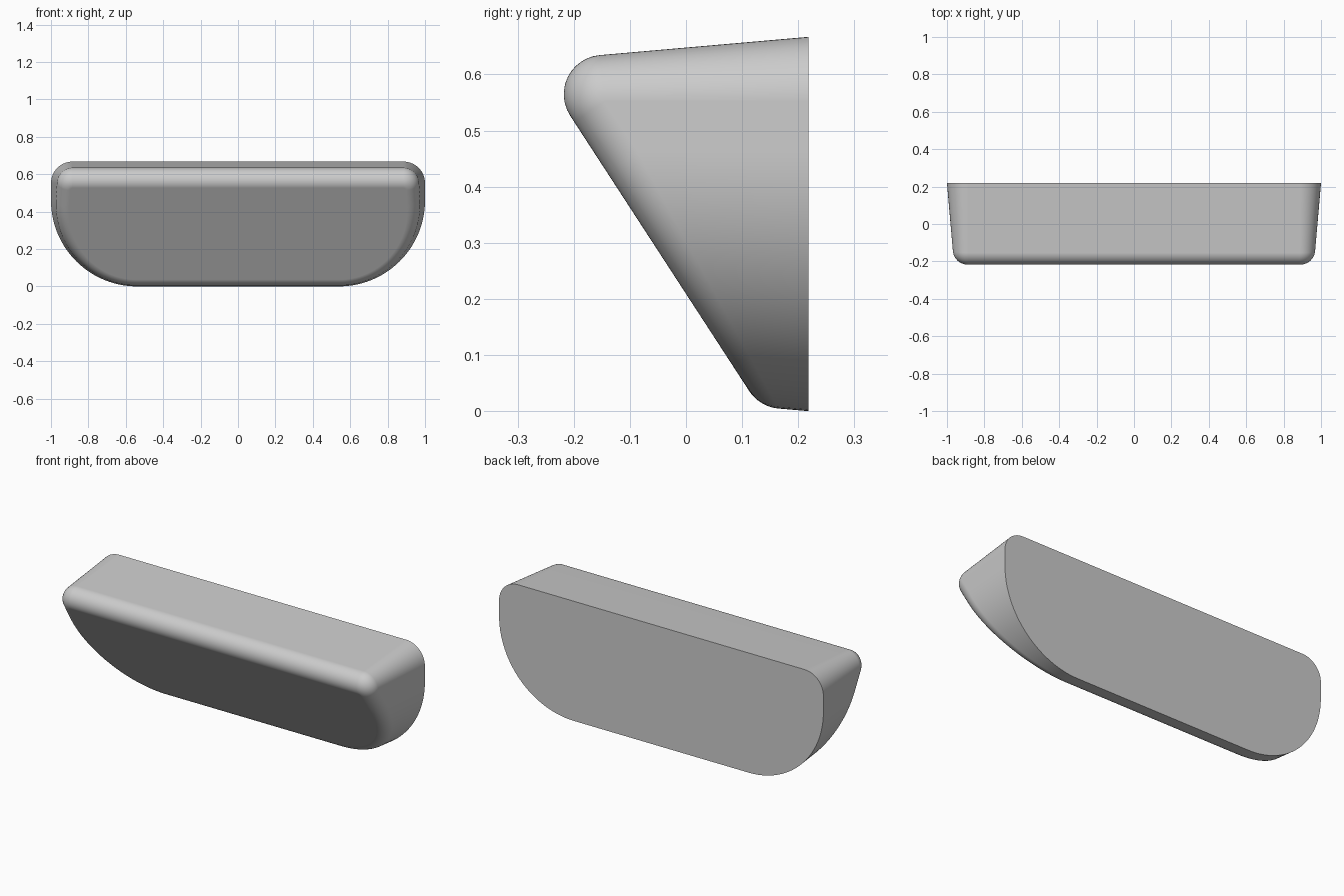
import bpy, bmesh, math
from mathutils import Vector

if "Cube" in bpy.data.objects:
    bpy.data.objects.remove(bpy.data.objects["Cube"])

BACK, TOP = 0.218, 0.667        # y of flat back, height of back outline
DRAFT = math.radians(5)         # taper of the side walls towards the front
R = 0.07                        # rolling fillet around the front face
FRONT_N = Vector((0, -0.838, -0.545)).normalized()
FRONT_C = Vector((0, -0.148, 0.565))   # fillet centre on the upper front edge


def back_outline():
    """Rounded back profile: list of (point, outward normal in xz)."""
    corners = [(0.54, 0.46, 0.46, -90, 28), (0.885, TOP - 0.115, 0.115, 0, 14),
               (-0.885, TOP - 0.115, 0.115, 90, 14), (-0.54, 0.46, 0.46, 180, 28)]
    out = []
    for cx, cz, rad, start, n in corners:
        for i in range(n + 1):
            a = math.radians(start + 90 * i / n)
            nrm = Vector((math.cos(a), 0, math.sin(a)))
            out.append((Vector((cx, BACK, cz)) + nrm * rad, nrm))
    return out


# Rings: back outline, then the fillet arc from tapered wall to slanted front
STEPS = 12
rings = [[] for _ in range(STEPS + 2)]
for p, n in back_outline():
    wall_n = n * math.cos(DRAFT) + Vector((0, -math.sin(DRAFT), 0))
    ruling = Vector((0, -1, 0)) - n * math.tan(DRAFT)
    start = p - wall_n * R
    centre = start + ruling * ((FRONT_C - start).dot(FRONT_N) / ruling.dot(FRONT_N))
    rings[0].append(p)
    ang = wall_n.angle(FRONT_N)
    for k in range(STEPS + 1):
        t = k / STEPS
        d = (wall_n * math.sin((1 - t) * ang) + FRONT_N * math.sin(t * ang)) / math.sin(ang)
        rings[k + 1].append(centre + d * R)

# Skin the rings and cap both ends
bm = bmesh.new()
vr = [[bm.verts.new(p) for p in ring] for ring in rings]
count = len(vr[0])
for a, b in zip(vr, vr[1:]):
    for i in range(count):
        j = (i + 1) % count
        bm.faces.new((a[i], a[j], b[j], b[i]))
bm.faces.new(vr[0])
bm.faces.new(vr[-1])
bmesh.ops.recalc_face_normals(bm, faces=bm.faces)
mesh = bpy.data.meshes.new("wedge_body")
bm.to_mesh(mesh)
bm.free()

body = bpy.data.objects.new("wedge_body", mesh)
bpy.context.collection.objects.link(body)
bpy.context.view_layer.objects.active = body
body.select_set(True)
bpy.ops.object.shade_smooth_by_angle(angle=math.radians(30))
weighted = body.modifiers.new("weighted_normals", 'WEIGHTED_NORMAL')
weighted.keep_sharp = True
